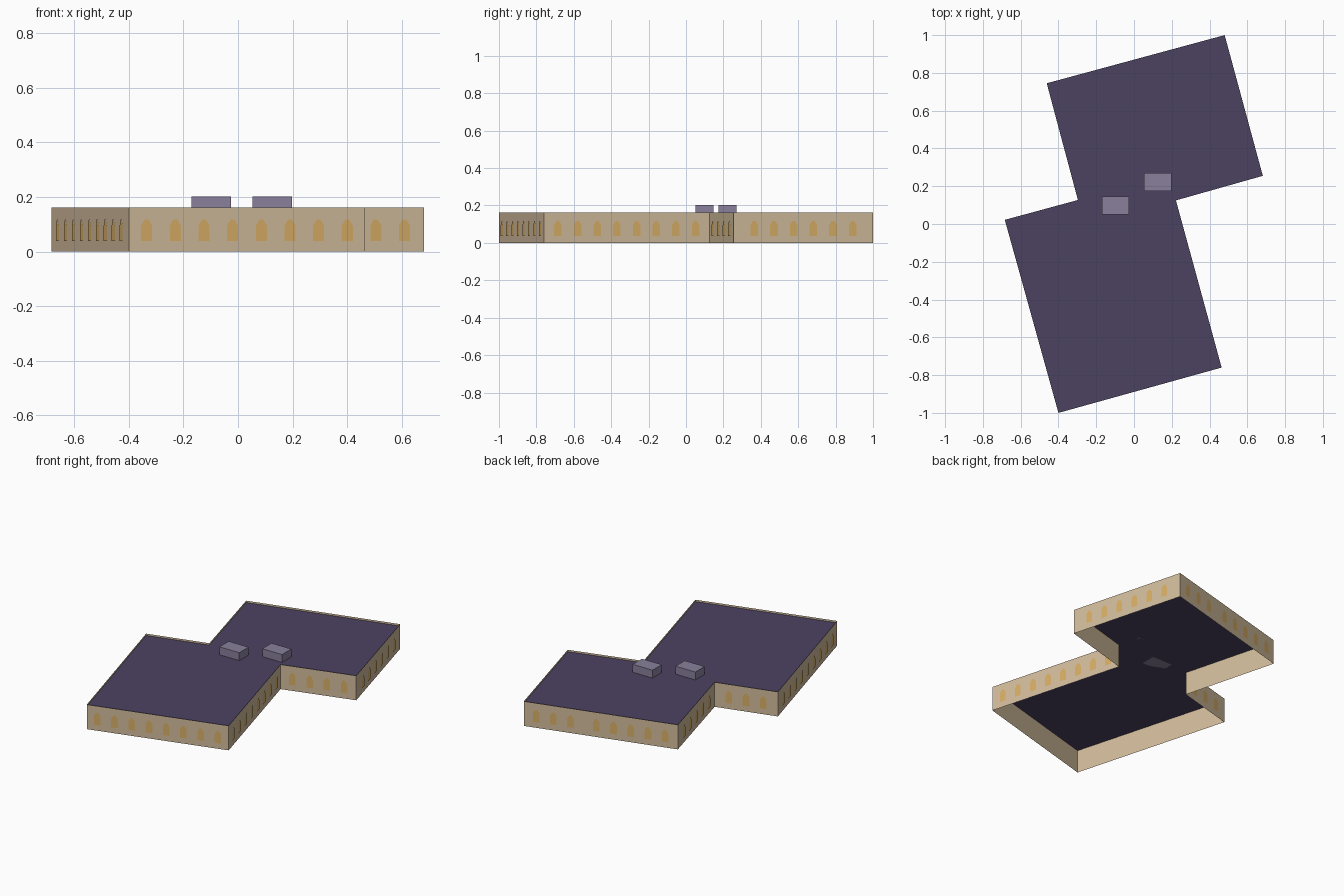
import bpy
import bmesh
from mathutils import Vector

cube = bpy.data.objects.get("Cube")
if cube:
    bpy.data.objects.remove(cube, do_unlink=True)

WALL_TOP = 0.162
ROOF_Z = 0.15
PITCH = 0.109      # distance between window centres
PROUD = 0.003      # window plates stand this far off the wall


def material(name, rgb):
    linear = [((c / 255 + 0.055) / 1.055) ** 2.4 for c in rgb] + [1.0]
    mat = bpy.data.materials.new(name)
    mat.use_nodes = True
    mat.diffuse_color = linear
    bsdf = mat.node_tree.nodes["Principled BSDF"]
    bsdf.inputs["Base Color"].default_value = linear
    bsdf.inputs["Roughness"].default_value = 0.9
    return mat


def add_object(name, bm, mat):
    mesh = bpy.data.meshes.new(name)
    bm.to_mesh(mesh)
    bm.free()
    mesh.materials.append(mat)
    obj = bpy.data.objects.new(name, mesh)
    bpy.context.collection.objects.link(obj)
    return obj


def add_face(bm, points):
    return bm.faces.new([bm.verts.new(p) for p in points])


sandstone = material("sandstone", (210, 188, 156))
amber = material("amber_glass", (216, 174, 102))
slate = material("purple_slate", (76, 66, 97))
vent_grey = material("vent_grey", (137, 128, 156))

# Footprint, counterclockwise, with the number of windows on the wall that
# starts at each corner (a split wall lists two runs)
corners = [
    ((-0.684, 0.022), [9]),
    ((-0.40, -1.0), [8]),
    ((0.464, -0.76), [8]),
    ((0.222, 0.125), [4]),
    ((0.682, 0.255), [6]),
    ((0.48, 1.0), [3, 5]),
    ((-0.462, 0.745), [5]),
    ((-0.297, 0.127), [3]),
]
outline = [Vector((x, y, 0)) for (x, y), _ in corners]
up = Vector((0, 0, 1))

# Outer walls, open below
bm = bmesh.new()
low = [bm.verts.new(p) for p in outline]
high = [bm.verts.new(p + up * WALL_TOP) for p in outline]
for i in range(len(outline)):
    j = (i + 1) % len(outline)
    bm.faces.new((low[i], low[j], high[j], high[i]))
add_object("outer_walls", bm, sandstone)

# Flat roof just below the parapet
bm = bmesh.new()
add_face(bm, [p + up * ROOF_Z for p in outline])
add_object("flat_roof", bm, slate)

# Arched windows: half outline mirrored about the centre line
half = [(0.021, 0.038), (0.021, 0.095), (0.007, 0.118)]
arch = half + [(-x, z) for x, z in reversed(half)]
bm = bmesh.new()
for i, (_, runs) in enumerate(corners):
    start = outline[i]
    side = outline[(i + 1) % len(outline)] - start
    along = side.normalized()
    outward = along.cross(up)
    # Runs on one wall are half a pitch further apart
    offsets, position = [], 0.0
    for count in runs:
        offsets += [position + k * PITCH for k in range(count)]
        position = offsets[-1] + 1.5 * PITCH
    margin = (side.length - offsets[-1]) / 2
    for offset in offsets:
        centre = start + along * (margin + offset) + outward * PROUD
        add_face(bm, [centre + along * x + up * z for x, z in arch])
add_object("arched_windows", bm, amber)

# Roof vents
for name, x, y in (("roof_vent_left", 0.126, 0.223), ("roof_vent_right", -0.098, 0.098)):
    bm = bmesh.new()
    bmesh.ops.create_cube(bm, size=1)
    bmesh.ops.scale(bm, vec=(0.144, 0.096, 0.202 - ROOF_Z), verts=bm.verts)
    vent = add_object(name, bm, vent_grey)
    vent.location = (x, y, (0.202 + ROOF_Z) / 2)
